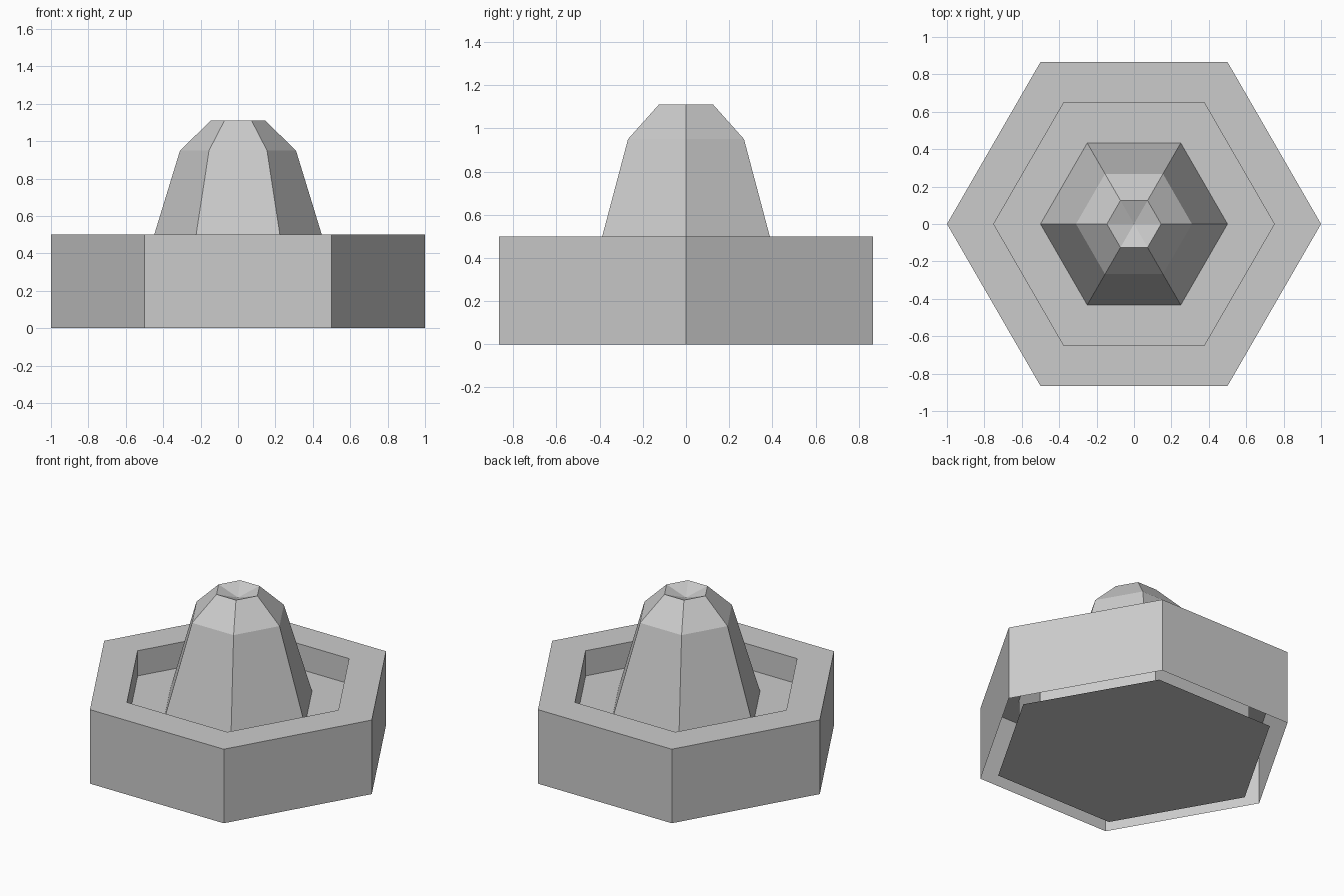
import bpy, bmesh
from math import cos, sin, pi

cube = bpy.data.objects.get("Cube")
if cube:
    bpy.data.objects.remove(cube, do_unlink=True)

SIDES = 6

grey = bpy.data.materials.new("plain_grey")
grey.use_nodes = True
colour = (0.6, 0.6, 0.6, 1)
grey.diffuse_color = colour
grey.node_tree.nodes["Principled BSDF"].inputs["Base Color"].default_value = colour


def hex_turned(name, profile):
    """Turn a (radius, height) profile into a six-sided sheet; radius 0 makes a point."""
    bm = bmesh.new()
    rings = []
    for r, z in profile:
        if r == 0:
            rings.append([bm.verts.new((0, 0, z))] * SIDES)
        else:
            rings.append([bm.verts.new((r * cos(2 * pi * i / SIDES),
                                        r * sin(2 * pi * i / SIDES), z))
                          for i in range(SIDES)])
    for low, high in zip(rings, rings[1:]):
        for i in range(SIDES):
            j = (i + 1) % SIDES
            corners = dict.fromkeys((low[i], low[j], high[j], high[i]))
            bm.faces.new(list(corners))
    mesh = bpy.data.meshes.new(name)
    bm.to_mesh(mesh)
    bm.free()
    mesh.materials.append(grey)
    obj = bpy.data.objects.new(name, mesh)
    bpy.context.collection.objects.link(obj)
    return obj


# Outer wall, flat rim and inner wall of the bowl
hex_turned("bowl_wall", [(1, 0), (1, 0.5), (0.75, 0.5), (0.75, 0)])

# Raised floor inside the bowl
hex_turned("bowl_floor", [(0.75, 0.33), (0.5, 0.33)])

# Tapered cone with a dished tip
hex_turned("centre_cone", [(0.5, 0.33), (0.31, 0.95), (0.145, 1.11), (0, 1.06)])

# Closing plate underneath, facing down
hex_turned("base_plate", [(0, 0), (0.885, 0)])
